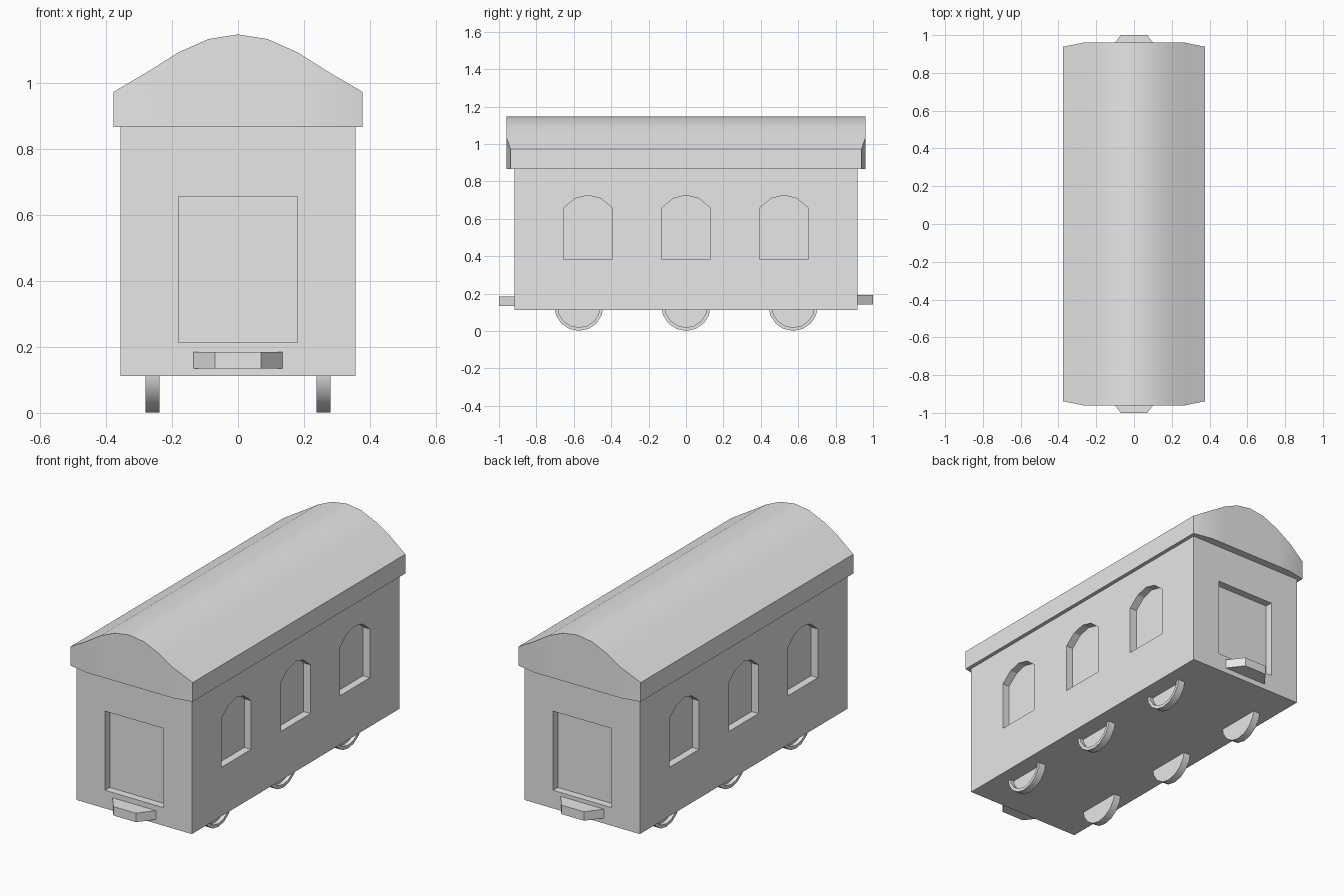
import bpy, bmesh, math

if "Cube" in bpy.data.objects:
    bpy.data.objects.remove(bpy.data.objects["Cube"])

grey = bpy.data.materials.new("plain grey")
grey.diffuse_color = (0.8, 0.8, 0.8, 1)
grey.use_nodes = True
grey.node_tree.nodes["Principled BSDF"].inputs["Base Color"].default_value = grey.diffuse_color


def make(name, bm, smooth=False):
    bmesh.ops.recalc_face_normals(bm, faces=bm.faces)
    mesh = bpy.data.meshes.new(name)
    bm.to_mesh(mesh)
    bm.free()
    mesh.materials.append(grey)
    ob = bpy.data.objects.new(name, mesh)
    bpy.context.collection.objects.link(ob)
    if smooth:
        bpy.ops.object.select_all(action='DESELECT')
        ob.select_set(True)
        bpy.context.view_layer.objects.active = ob
        bpy.ops.object.shade_smooth_by_angle(angle=math.radians(30))
    return ob


def prism(bm, points, offset):
    """Solid made by sweeping a polygon along an offset."""
    face = bm.faces.new([bm.verts.new(p) for p in points])
    new = bmesh.ops.extrude_face_region(bm, geom=[face], use_keep_orig=True)["geom"]
    bmesh.ops.translate(bm, vec=offset, verts=[v for v in new if isinstance(v, bmesh.types.BMVert)])


def box(bm, lo, hi):
    (x0, y0, z0), (x1, y1, z1) = lo, hi
    prism(bm, [(x0, y0, z0), (x1, y0, z0), (x1, y1, z0), (x0, y1, z0)], (0, 0, z1 - z0))


# Body shell
W, L, DEPTH = 0.356, 0.916, 0.042
bm = bmesh.new()
box(bm, (-W, -L, 0.112), (W, L, 0.90))
body = make("carriage_body", bm)

# Cutters for the arched windows and the end doors
bm = bmesh.new()
arch = [(-0.131, 0.385), (0.131, 0.385), (0.131, 0.657), (0.068, 0.709),
        (0, 0.726), (-0.068, 0.709), (-0.131, 0.657)]
for side in (-1, 1):
    for yc in (-0.524, 0, 0.524):
        prism(bm, [(side * (W - DEPTH), yc + y, z) for y, z in arch], (side * 0.1, 0, 0))
    ya, yb = sorted((side * (L - DEPTH), side * (L + 0.1)))
    box(bm, (-0.18, ya, 0.213), (0.18, yb, 0.655))
cutter = make("opening_cutter", bm)
cutter.hide_render = True
cut = body.modifiers.new("openings", 'BOOLEAN')
cut.operation, cut.solver, cut.object = 'DIFFERENCE', 'EXACT', cutter
bpy.context.view_layer.objects.active = body
bpy.ops.object.modifier_apply(modifier=cut.name)
bpy.data.objects.remove(cutter)

# Curved roof: (x, top height, end distance) from centre to eave
half = [(0, 1.146, 0.96), (0.09, 1.132, 0.96), (0.18, 1.092, 0.96),
        (0.27, 1.035, 0.96), (0.377, 0.972, 0.938)]
columns = [(-x, z, y) for x, z, y in half[:0:-1]] + half
bm = bmesh.new()
rings = [[bm.verts.new(p) for p in ((x, -y, 0.865), (x, -y, z), (x, y, z), (x, y, 0.865))]
         for x, z, y in columns]
for a, b in zip(rings, rings[1:]):
    for i in range(4):
        j = (i + 1) % 4
        bm.faces.new((a[i], a[j], b[j], b[i]))
bm.faces.new(rings[0])
bm.faces.new(rings[-1])
make("roof", bm, True)

# Tapered couplers at both ends
for name, side, z in (("front_coupler", -1, 0.134), ("back_coupler", 1, 0.142)):
    bm = bmesh.new()
    prism(bm, [(-0.138, side * (L - 0.005), z), (0.138, side * (L - 0.005), z),
               (0.07, side, z), (-0.07, side, z)], (0, 0, 0.05))
    make(name, bm)

# Wheels with a dished outer face
R, SIDES = 0.132, 16
for side, label in ((-1, "left"), (1, "right")):
    for i, yc in enumerate((-0.573, 0, 0.573)):
        bm = bmesh.new()
        loops = []
        for x, r in ((0.238, R), (0.28, R), (0.28, R - 0.018), (0.258, R - 0.018)):
            loops.append([bm.verts.new((side * x, yc + r * math.sin(k * math.tau / SIDES),
                                        R + 0.001 - r * math.cos(k * math.tau / SIDES)))
                          for k in range(SIDES)])
        for a, b in zip(loops, loops[1:]):
            for k in range(SIDES):
                n = (k + 1) % SIDES
                bm.faces.new((a[k], a[n], b[n], b[k]))
        bm.faces.new(loops[0])
        bm.faces.new(loops[-1])
        make(f"{label}_wheel_{i + 1}", bm, True)
